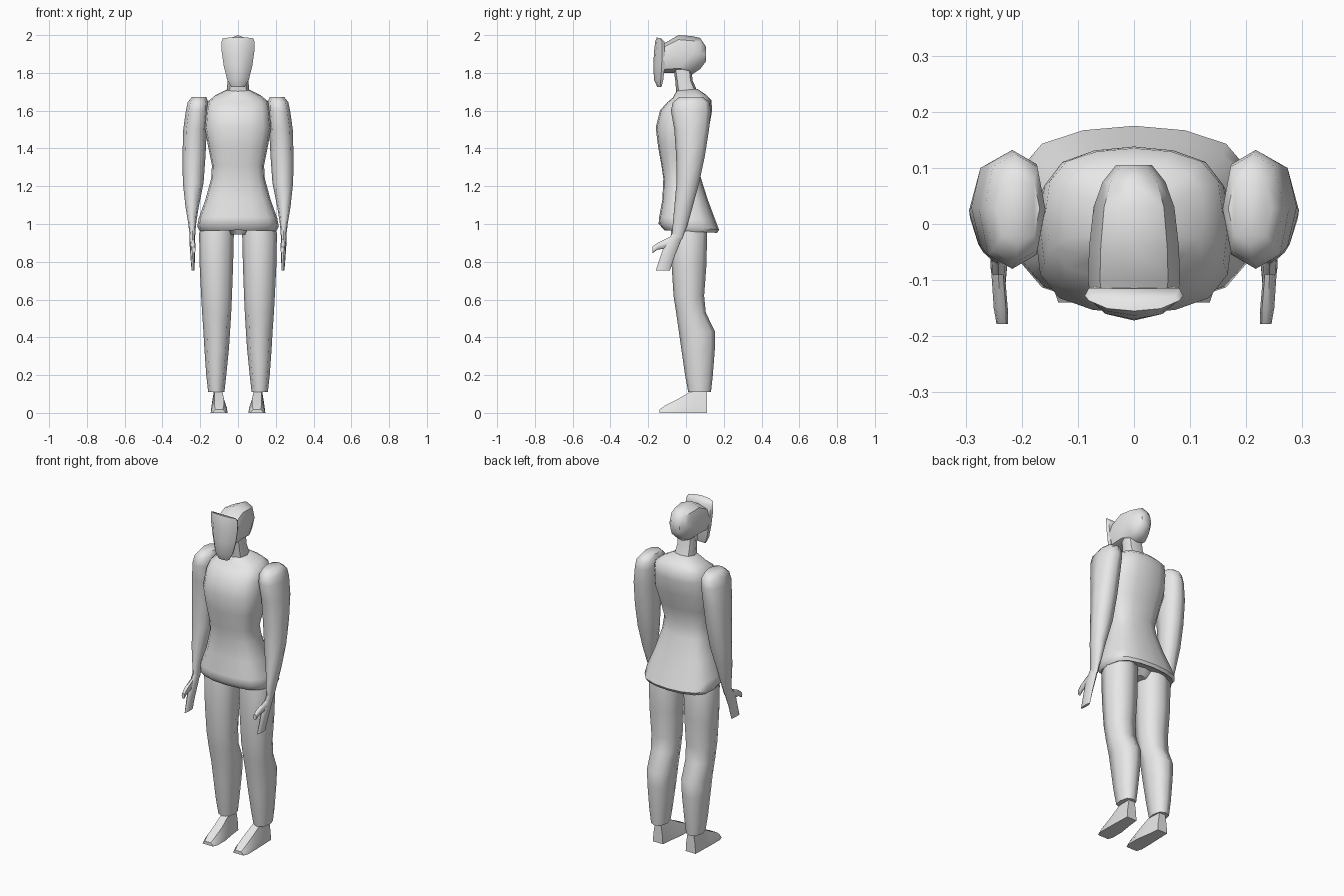
import bpy, bmesh, math

grey = bpy.data.materials.new("light_grey")
grey.diffuse_color = (0.8, 0.8, 0.8, 1)

OCT = [(1, 0), (.74, .76), (0, 1), (-.74, .76), (-1, 0), (-.74, -.76), (0, -1), (.74, -.76)]
WIDE = [(1, 0), (.95, .5), (.76, .8), (.42, .95), (0, 1), (-.42, .95), (-.76, .8), (-.95, .5),
        (-1, 0), (-.95, -.5), (-.76, -.8), (-.42, -.95), (0, -1), (.42, -.95), (.76, -.8), (.95, -.5)]


def loft(name, rings, shape=OCT, axis="z", mirror=False, angle=50):
    """Skin rings (t, a0, a1, b0, b1[, tilt]); a is x, b is y (or z when lofting along y)."""
    bm = bmesh.new()
    loops = []
    for t, a0, a1, b0, b1, *tilt in rings:
        k = tilt[0] if tilt else 0
        loop = []
        for u, v in shape:
            a = (a0 + a1) / 2 + u * (a1 - a0) / 2
            b = (b0 + b1) / 2 + v * (b1 - b0) / 2
            s = t + k * v * (b1 - b0) / 2
            loop.append(bm.verts.new((a, b, s) if axis == "z" else (a, s, b)))
        loops.append(loop)
    n = len(shape)
    for p, q in zip(loops, loops[1:]):
        for i in range(n):
            j = (i + 1) % n
            bm.faces.new((p[i], p[j], q[j], q[i]))
    bm.faces.new(loops[0][::-1])
    bm.faces.new(loops[-1])
    bmesh.ops.recalc_face_normals(bm, faces=bm.faces)
    me = bpy.data.meshes.new(name)
    bm.to_mesh(me)
    bm.free()
    me.materials.append(grey)
    ob = bpy.data.objects.new(name, me)
    bpy.context.collection.objects.link(ob)
    bpy.ops.object.select_all(action="DESELECT")
    ob.select_set(True)
    bpy.context.view_layer.objects.active = ob
    bpy.ops.object.shade_smooth_by_angle(angle=math.radians(angle))
    if mirror:
        ob.modifiers.new("mirror", "MIRROR").use_mirror_merge = False
    return ob


def sym(t, w, b0, b1, *tilt):
    return (t, -w, w, b0, b1, *tilt)


# tunic, from the underside of the hem up to the collar
loft("tunic", [
    sym(.985, .15, -.08, .11),
    sym(.96, .20, -.115, .165, -.05),
    sym(.985, .216, -.145, .175, -.1),
    sym(1.03, .208, -.142, .155, -.05),
    sym(1.13, .172, -.125, .115),
    sym(1.24, .142, -.12, .08),
    sym(1.31, .138, -.13, .065),
    sym(1.41, .158, -.148, .09),
    sym(1.51, .176, -.16, .122),
    sym(1.60, .168, -.138, .138),
    sym(1.65, .158, -.10, .135, .05),
    sym(1.677, .125, -.07, .105, .1),
    sym(1.71, .06, -.05, .06, .1)], WIDE)

# neck
loft("neck", [sym(1.68, .062, -.05, .07), sym(1.76, .055, -.057, .035), sym(1.85, .052, -.07, .025)])

# skull, front to back
loft("skull", [
    sym(-.13, .078, 1.80, 1.95),
    sym(-.10, .082, 1.80, 1.965),
    sym(-.04, .08, 1.80, 2.0),
    sym(.03, .072, 1.79, 1.995),
    sym(.075, .056, 1.82, 1.985),
    sym(.105, .032, 1.86, 1.94)], axis="y")

# face plate
FACE = [(1, .45), (.92, 1), (-.92, 1), (-1, .45), (-.6, -.65), (0, -1), (.6, -.65)]
loft("face_plate", [
    sym(1.725, .036, -.152, -.13),
    sym(1.765, .058, -.17, -.12),
    sym(1.84, .076, -.172, -.112),
    sym(1.91, .086, -.17, -.112),
    sym(1.965, .088, -.163, -.115),
    sym(1.985, .08, -.155, -.13, -.2)], FACE)

# arms, wrist to shoulder
loft("arm", [
    (.92, .228, .254, -.075, -.02),
    (1.0, .222, .263, -.07, .01),
    (1.09, .208, .278, -.062, .035),
    (1.22, .182, .292, -.05, .07),
    (1.36, .172, .294, -.052, .10),
    (1.50, .165, .29, -.062, .122),
    (1.60, .158, .276, -.08, .132),
    (1.645, .158, .266, -.07, .125),
    (1.672, .168, .245, -.035, .09)], mirror=True, angle=60)

# hands with thumbs
loft("hand", [
    (.755, .23, .246, -.16, -.085),
    (.83, .228, .252, -.135, -.06),
    (.89, .226, .256, -.115, -.035),
    (.95, .228, .256, -.073, -.012)], mirror=True, angle=60)
loft("thumb", [
    (-.178, .225, .245, .845, .88),
    (-.15, .225, .25, .865, .90),
    (-.09, .23, .254, .87, .93)], axis="y", mirror=True)

# trouser legs
loft("trouser_leg", [
    (.11, .072, .158, .012, .132),
    (.20, .062, .168, -.005, .142),
    (.34, .048, .178, -.025, .153),
    (.43, .042, .183, -.038, .154),
    (.53, .036, .190, -.052, .105),
    (.62, .032, .195, -.066, .096),
    (.78, .026, .203, -.076, .108),
    (.95, .022, .206, -.08, .112),
    (1.0, .03, .19, -.075, .105)], mirror=True, angle=60)

# pelvis joining the legs
loft("pelvis", [sym(.945, .06, -.05, .07), sym(1.0, .15, -.08, .10)])

# shoes, toe to heel
SHOE = [(1, -1), (.9, -.2), (.55, 1), (-.55, 1), (-.9, -.2), (-1, -1)]
loft("shoe", [
    (-.14, .065, .135, 0, .018),
    (-.11, .055, .145, 0, .04),
    (-.04, .055, .145, 0, .075),
    (.02, .064, .143, 0, .11),
    (.06, .07, .142, 0, .125),
    (.11, .075, .14, 0, .125)], SHOE, axis="y", mirror=True, angle=40)
